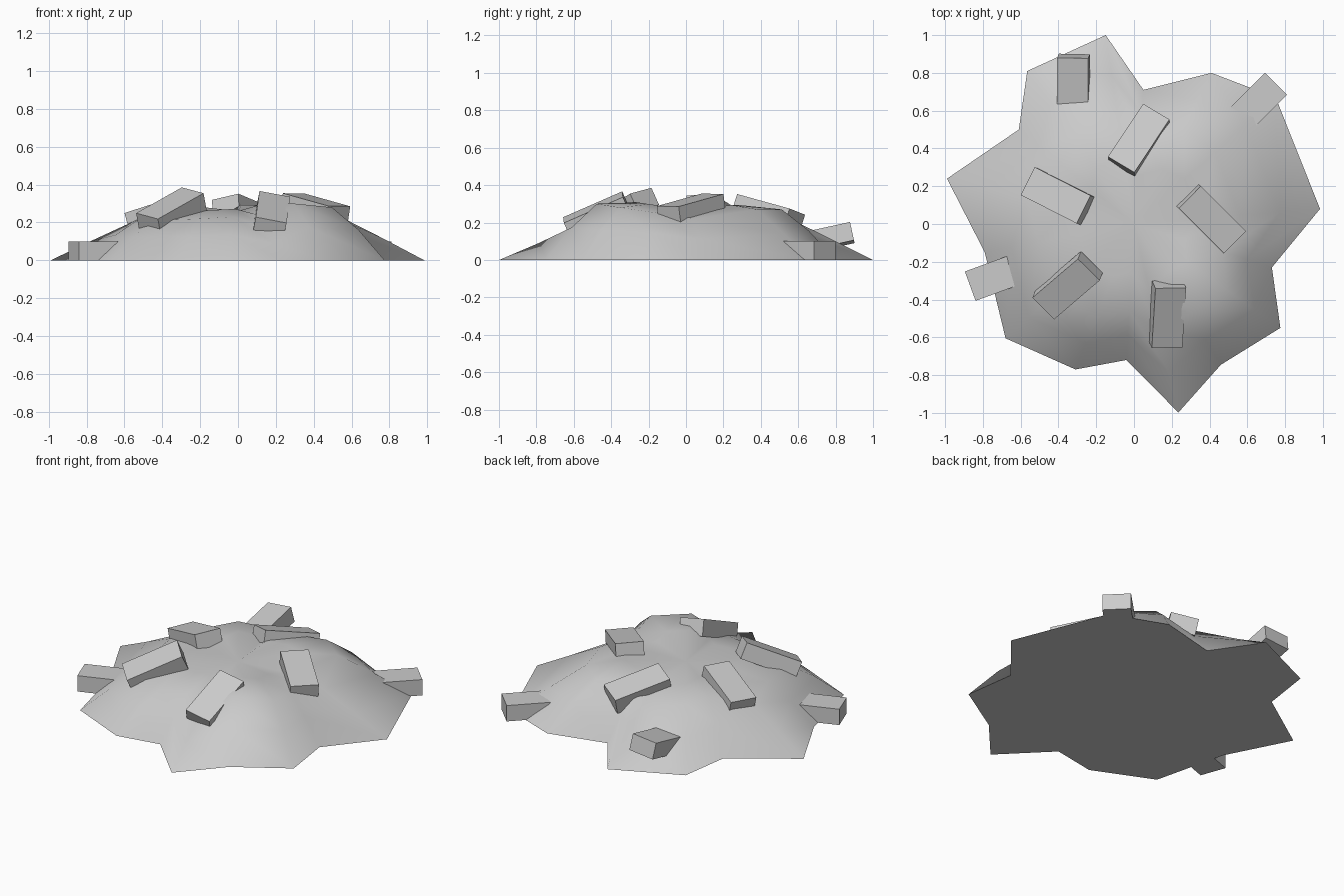
import bpy, bmesh, math
from mathutils import Vector, Matrix

if "Cube" in bpy.data.objects:
    bpy.data.objects.remove(bpy.data.objects["Cube"])

# Outline of the mound with the height of its shoulder: x, y, z
RIM = [(-.15, 1.0, .21), (.05, .71, .27), (.41, .80, .27), (.75, .67, .27),
       (.985, .08, .22), (.73, -.23, .25), (.775, -.55, .28), (.46, -.745, .30),
       (.235, -.998, .18), (-.04, -.72, .23), (-.31, -.77, .22), (-.68, -.605, .21),
       (-.79, -.15, .23), (-.99, .24, .20), (-.61, .50, .255), (-.565, .81, .25)]


def make_object(name, bm):
    bmesh.ops.recalc_face_normals(bm, faces=bm.faces)
    mesh = bpy.data.meshes.new(name)
    bm.to_mesh(mesh)
    bm.free()
    ob = bpy.data.objects.new(name, mesh)
    bpy.context.collection.objects.link(ob)
    return ob


def is_tip(x, y):
    return math.hypot(x, y) > .98


# Mound: rim, bulging flank, shoulder and crown rings closed by a shallow top
bm = bmesh.new()
n = len(RIM)
rings = [[], [], [], []]
for x, y, z in RIM:
    tip = is_tip(x, y)
    shoulder = .57 if tip else .64
    flank = (1 + shoulder) / 2
    rings[0].append(bm.verts.new((x, y, 0)))
    rings[1].append(bm.verts.new((x * flank, y * flank, z * (.51 if tip else .58))))
    rings[2].append(bm.verts.new((x * shoulder, y * shoulder, z)))
    rings[3].append(bm.verts.new((x * .36, y * .36, .15 + z * .53)))
for a, b in zip(rings, rings[1:]):
    for i in range(n):
        j = (i + 1) % n
        bm.faces.new((a[i], a[j], b[j], b[i]))
centre = bm.verts.new((0, 0, .26))
for i in range(n):
    bm.faces.new((rings[3][i], rings[3][(i + 1) % n], centre))
bm.faces.new(rings[0][::-1])
mound = make_object("dirt_mound", bm)
bpy.context.view_layer.objects.active = mound
mound.select_set(True)
bpy.ops.object.shade_smooth_by_angle(angle=math.radians(60))
# Keep the underside flat
for p in mound.data.polygons:
    if len(p.vertices) == n:
        p.use_smooth = False


# Slabs: a box whose top centre, heading seen from above and top normal are given
def slab(name, top, yaw, normal, size=(.345, .165, .10)):
    up = Vector(normal).normalized()
    a = math.radians(yaw)
    along = Vector((math.cos(a), math.sin(a), 0))
    along.z = -along.dot(up) / up.z
    along.normalize()
    side = up.cross(along)
    rot = Matrix((along, side, up)).transposed().to_4x4()
    bm = bmesh.new()
    bmesh.ops.create_cube(bm, size=1)
    bmesh.ops.scale(bm, vec=size, verts=bm.verts)
    bmesh.ops.translate(bm, vec=(0, 0, -size[2] / 2), verts=bm.verts)
    bm.transform(Matrix.Translation(top) @ rot)
    make_object(name, bm)


# Upper slabs resting on the mound
slab("upper_slab_back", (.025, .455, .297), 56.5, (-.05, .31, 1))
slab("upper_slab_left", (-.415, .152, .30), -27, (-.27, .10, 1))
slab("upper_slab_right", (.415, .022, .32), -45, (.15, -.13, 1))
slab("upper_slab_front", (.185, -.497, .282), 86.5, (.20, -.45, 1))
slab("upper_slab_front_left", (-.36, -.345, .302), 40.5, (-.18, -.45, 1))

# Lower slabs poking out near the rim
slab("lower_slab_left", (-.705, -.27, .10), 20, (0, 0, 1))
slab("lower_slab_right", (.63, .62, .10), 45, (0, 0, 1))
slab("lower_slab_back", (-.325, .71, .158), 90, (-.10, -.22, 1))
